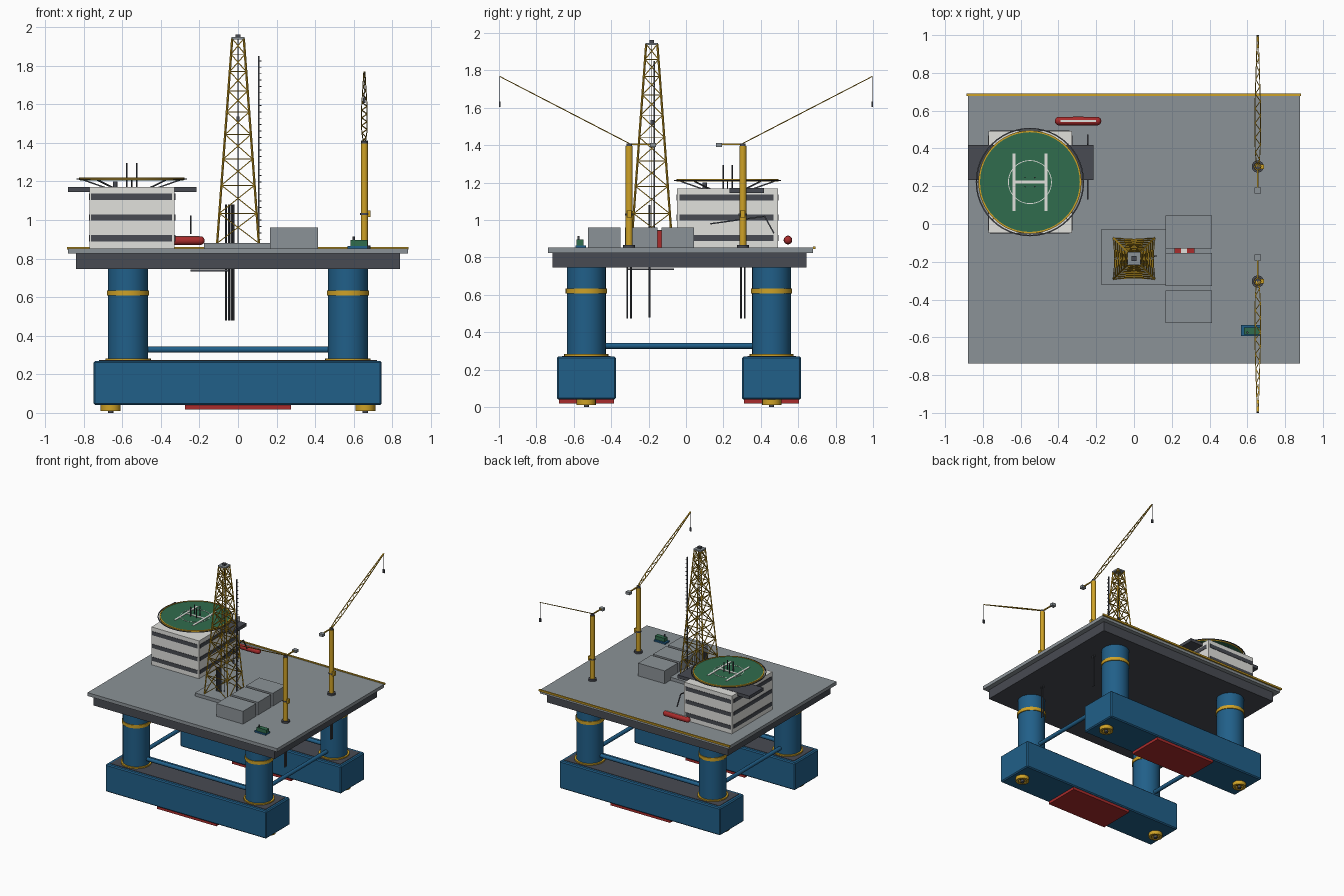
import bpy, bmesh, math
from mathutils import Vector, Matrix

if "Cube" in bpy.data.objects:
    bpy.data.objects.remove(bpy.data.objects["Cube"])


def material(name, r, g, b):
    m = bpy.data.materials.new(name)
    m.use_nodes = True
    m.diffuse_color = (r, g, b, 1)
    m.node_tree.nodes["Principled BSDF"].inputs["Base Color"].default_value = (r, g, b, 1)
    return m


BLUE = material("hull blue", .015, .115, .25)
GREY = material("deck grey", .26, .29, .31)
DARK = material("dark grey", .065, .07, .085)
WHITE = material("white", .75, .75, .72)
YELLOW = material("safety yellow", .62, .36, .02)
RED = material("red", .4, .025, .025)
GREEN = material("deck green", .03, .15, .075)


def finish(name, bm, mat, smooth=False):
    mesh = bpy.data.meshes.new(name)
    bm.to_mesh(mesh)
    bm.free()
    mesh.materials.append(mat)
    ob = bpy.data.objects.new(name, mesh)
    bpy.context.collection.objects.link(ob)
    if smooth:
        bpy.ops.object.select_all(action='DESELECT')
        ob.select_set(True)
        bpy.context.view_layer.objects.active = ob
        bpy.ops.object.shade_smooth_by_angle(angle=math.radians(40))
    return ob


def box(name, mat, x, y, z, bevel=0):
    """Box from (min, max) ranges."""
    bm = bmesh.new()
    size = [r[1] - r[0] for r in (x, y, z)]
    mid = [(r[0] + r[1]) / 2 for r in (x, y, z)]
    bmesh.ops.create_cube(bm, size=1, matrix=Matrix.Translation(mid) @ Matrix.Diagonal((*size, 1)))
    if bevel:
        bmesh.ops.bevel(bm, geom=bm.edges[:], offset=bevel, segments=1, affect='EDGES')
    return finish(name, bm, mat)


def add_bar(bm, p, q, r, sides=4):
    p, q = Vector(p), Vector(q)
    d = q - p
    rot = d.to_track_quat('Z', 'Y').to_matrix().to_4x4()
    bmesh.ops.create_cone(bm, cap_ends=True, segments=sides, radius1=r, radius2=r, depth=d.length,
                          matrix=Matrix.Translation((p + q) / 2) @ rot @ Matrix.Rotation(math.pi / 4, 4, 'Z'))


def bars(name, mat, pairs, r, sides=4):
    bm = bmesh.new()
    for p, q in pairs:
        add_bar(bm, p, q, r, sides)
    return finish(name, bm, mat, sides > 6)


def cyl(name, mat, x, y, z0, z1, r, sides=32):
    return bars(name, mat, [((x, y, z0), (x, y, z1))], r, sides)


def ring(name, mat, x, y, z0, z1, r0, r1, sides=48):
    """Flat ring with a square cross-section."""
    bm = bmesh.new()
    prof = [bm.verts.new((x + r, y, z)) for r, z in ((r0, z0), (r1, z0), (r1, z1), (r0, z1))]
    edges = [bm.edges.new((prof[i], prof[(i + 1) % 4])) for i in range(4)]
    bmesh.ops.spin(bm, geom=prof + edges, cent=(x, y, 0), axis=(0, 0, 1),
                   angle=math.tau, steps=sides, use_merge=True)
    bmesh.ops.remove_doubles(bm, verts=bm.verts[:], dist=1e-5)
    bmesh.ops.recalc_face_normals(bm, faces=bm.faces[:])
    return finish(name, bm, mat, True)


# Pontoons, columns and thrusters
PY = (-.533, .458)
CX = .57
for y, side in zip(PY, ("front", "back")):
    box(side + "_pontoon", BLUE, (-.748, .745), (y - .158, y + .158), (.04, .27), .008)
    box(side + "_pontoon_walkway", DARK, (-.72, .72), (y - .13, y + .13), (.268, .273))
    box(side + "_keel_plate", RED, (-.275, .275), (y - .147, y + .147), (.018, .042))
    bars(side + "_cross_brace", BLUE, [((-CX, y, .328), (CX, y, .328))], .016, 16)
    for s in (-1, 1):
        x = s * CX
        cyl(side + "_column", BLUE, x, y, .26, .76, .104)
        cyl(side + "_column_foot", YELLOW, x, y, .27, .283, .118)
        ring(side + "_column_band", YELLOW, x, y, .608, .635, .1, .11)
        ring(side + "_thruster_nozzle", YELLOW, s * .66, y, .01, .042, .032, .052, 16)
        cyl(side + "_thruster_hub", DARK, s * .66, y, .0, .042, .014, 12)
        bars(side + "_thruster_blades", YELLOW,
             [((s * .66 - .035 * math.cos(a), y - .035 * math.sin(a), .02),
               (s * .66 + .035 * math.cos(a), y + .035 * math.sin(a), .02)) for a in (0, math.pi / 2)], .006)
for s in (-1, 1):
    bars("side_brace", BLUE, [((s * CX, PY[0], .328), (s * CX, PY[1], .328))], .016, 16)

# Deck
box("deck_box", DARK, (-.84, .84), (-.715, .645), (.747, .825))
box("main_deck", GREY, (-.88, .88), (-.738, .68), (.825, .853))
box("back_rail", YELLOW, (-.887, .884), (.678, .692), (.846, .86))
box("moonpool_plate", DARK, (-.245, -.05), (-.31, -.065), (.733, .742))

# Accommodation block with window bands
HX, HY = -.551, .222
box("accommodation", WHITE, (-.77, -.328), (-.048, .492), (.853, 1.17))
for z in (.905, 1.013, 1.12):
    for s in (-1, 1):
        fy, fx = HY + s * .27, -.549 + s * .221
        box("window_band", DARK, (-.762, -.342), (fy - .003, fy + .003), (z - .016, z + .016))
        box("window_band", DARK, (fx - .003, fx + .003), (-.035, .468), (z - .016, z + .016))
box("bridge_wings", DARK, (-.88, -.215), (.232, .418), (1.145, 1.172))

# Helideck, markings and supports
cyl("helideck", GREEN, HX, HY, 1.205, 1.217, .268, 48)
ring("helideck_rim", YELLOW, HX, HY, 1.206, 1.22, .264, .273)
ring("helideck_net", DARK, HX, HY, 1.21, 1.214, .28, .287)
ring("landing_circle", WHITE, HX, HY, 1.214, 1.219, .112, .116)
for s in (-1, 1):
    x = HX + s * .085
    box("landing_bar", WHITE, (x - .008, x + .008), (HY - .152, HY + .152), (1.214, 1.22))
box("landing_crossbar", WHITE, (HX - .085, HX + .085), (HY - .008, HY + .008), (1.214, 1.22))
spokes = [(math.cos(k * math.pi / 4), math.sin(k * math.pi / 4)) for k in range(8)]
bars("helideck_struts", DARK, [((HX + .13 * c, HY + .13 * s, 1.165), (HX + .25 * c, HY + .25 * s, 1.207))
                               for c, s in spokes], .005)
bars("helideck_net_arms", DARK, [((HX + .26 * c, HY + .26 * s, 1.21), (HX + .285 * c, HY + .285 * s, 1.212))
                                 for c, s in spokes], .003)
bars("antennas", DARK, [((HX + i * .026, HY + j * .024, 1.165), (HX + i * .026, HY + j * .024, 1.295))
                        for i in (-1, 1) for j in (-1, 1)], .004, 8)
cyl("roof_beacon", DARK, -.637, .1, 1.17, 1.2, .012, 12)

# Lifeboat and davit
bm = bmesh.new()
bmesh.ops.create_uvsphere(bm, u_segments=20, v_segments=12, radius=.023, matrix=Matrix.Rotation(math.pi / 2, 4, 'Y'))
for v in bm.verts:
    v.co += Vector((-.296 + math.copysign(.1, v.co.x) * (abs(v.co.x) > 1e-5), .545, .893))
finish("lifeboat", bm, RED, True)
box("lifeboat_canopy", WHITE, (-.39, -.2), (.54, .55), (.908, .918))
davit = [(-.245, .13, .98), (-.245, .42, 1.02), (-.245, .47, .93)]
bars("davit_arm", DARK, list(zip(davit, davit[1:])), .005)

# Drill floor, containers and equipment
box("drill_floor", GREY, (-.175, .168), (-.32, -.03), (.853, .88))
for y in (-.043, -.24, -.438):
    box("container", GREY, (.167, .414), (y - .087, y + .087), (.853, .96))
box("red_tank", RED, (.215, .32), (-.155, -.13), (.853, .945))
box("tank_stripe", WHITE, (.25, .28), (-.157, -.128), (.853, .947))
box("generator_base", BLUE, (.567, .672), (-.592, -.535), (.853, .865))
box("generator", GREEN, (.582, .672), (-.585, -.548), (.865, .895))
cyl("generator_exhaust", DARK, .6, -.575, .89, .915, .006, 10)

# Derrick: tapering lattice tower
DY, Z0, Z1, BAYS = -.183, .88, 1.94, 9


def corner(k, t):
    w = .108 - .078 * t
    sx, sy = ((-1, -1), (1, -1), (1, 1), (-1, 1))[k % 4]
    return (sx * w, DY + sy * w, Z0 + (Z1 - Z0) * t)


levels = [1.35 * i / BAYS - .35 * (i / BAYS) ** 2 for i in range(BAYS + 1)]
bars("derrick_legs", YELLOW, [(corner(k, 0), corner(k, 1)) for k in range(4)], .006)
braces = []
for a, b in zip(levels, levels[1:]):
    for k in range(4):
        braces += [(corner(k, a), corner(k + 1, b)), (corner(k + 1, a), corner(k, b)), (corner(k, b), corner(k + 1, b))]
bars("derrick_braces", YELLOW, braces, .0035)
box("crown_platform", GREY, (-.034, .034), (DY - .034, DY + .034), (1.935, 1.947))
box("crown_block", DARK, (-.013, .013), (DY - .013, DY + .013), (1.947, 1.962))
box("travelling_block", DARK, (-.008, .008), (DY - .008, DY + .008), (1.51, 1.535))
bars("drill_line", DARK, [((0, DY, .88), (0, DY, 1.94))], .002)
bars("drill_pipes", DARK, [((x, -.195, .48), (x, -.195, 1.08)) for x in (-.062, -.047, -.034, -.023)], .005, 8)

# Ladder mast beside the derrick
bars("ladder_mast", DARK, [((.108, -.17, .88), (.108, -.17, 1.85))], .006)
bars("ladder_rungs", DARK, [((.106, -.17, .9 + .033 * i), (.122, -.17, .9 + .033 * i)) for i in range(29)], .003)

# Cranes, one facing each way
X = .655
for s, side in ((-1, "front"), (1, "back")):
    y = s * .304
    cyl(side + "_crane_base", DARK, X, y, .853, .868, .032, 20)
    cyl(side + "_crane_post", YELLOW, X, y, .86, 1.395, .019, 20)
    ring(side + "_crane_collar", DARK, X, y, 1.025, 1.035, .017, .022, 20)
    cyl(side + "_crane_cap", DARK, X, y, 1.395, 1.41, .015, 16)
    box(side + "_crane_cab", YELLOW, (X + .015, X + .032), (y - .012, y + .012), (1.015, 1.05))
    bars(side + "_crane_tail", YELLOW, [((X, y, 1.405), (X, s * .18, 1.405))], .006)
    box(side + "_counterweight", GREY, (X - .018, X + .018), (s * .177 - .016, s * .177 + .016), (1.39, 1.412))
    root, tip = Vector((X, y, 1.41)), Vector((X, s * .996, 1.768))

    def rail(side_sign, t):
        w = .003 + .011 * min(1, (1 - t) * 2, .3 + t * 5)
        return root.lerp(tip, t) + Vector((side_sign * w, 0, 0))
    ts = [i / 18 for i in range(19)]
    lattice = []
    for i, (a, b) in enumerate(zip(ts, ts[1:])):
        d = 1 if i % 2 else -1
        lattice += [(rail(1, a), rail(1, b)), (rail(-1, a), rail(-1, b)), (rail(d, a), rail(-d, b))]
    bars(side + "_crane_boom", YELLOW, lattice, .0032)
    bars(side + "_hoist_cable", DARK, [(tip, (X, tip.y, 1.62))], .002)
    box(side + "_hook_block", DARK, (X - .007, X + .007), (tip.y - .004, tip.y + .004), (1.605, 1.635))
    bars(side + "_deck_caissons", DARK, [((X, y + o, .475), (X, y + o, .76)) for o in (-.01, .01)], .005, 8)
